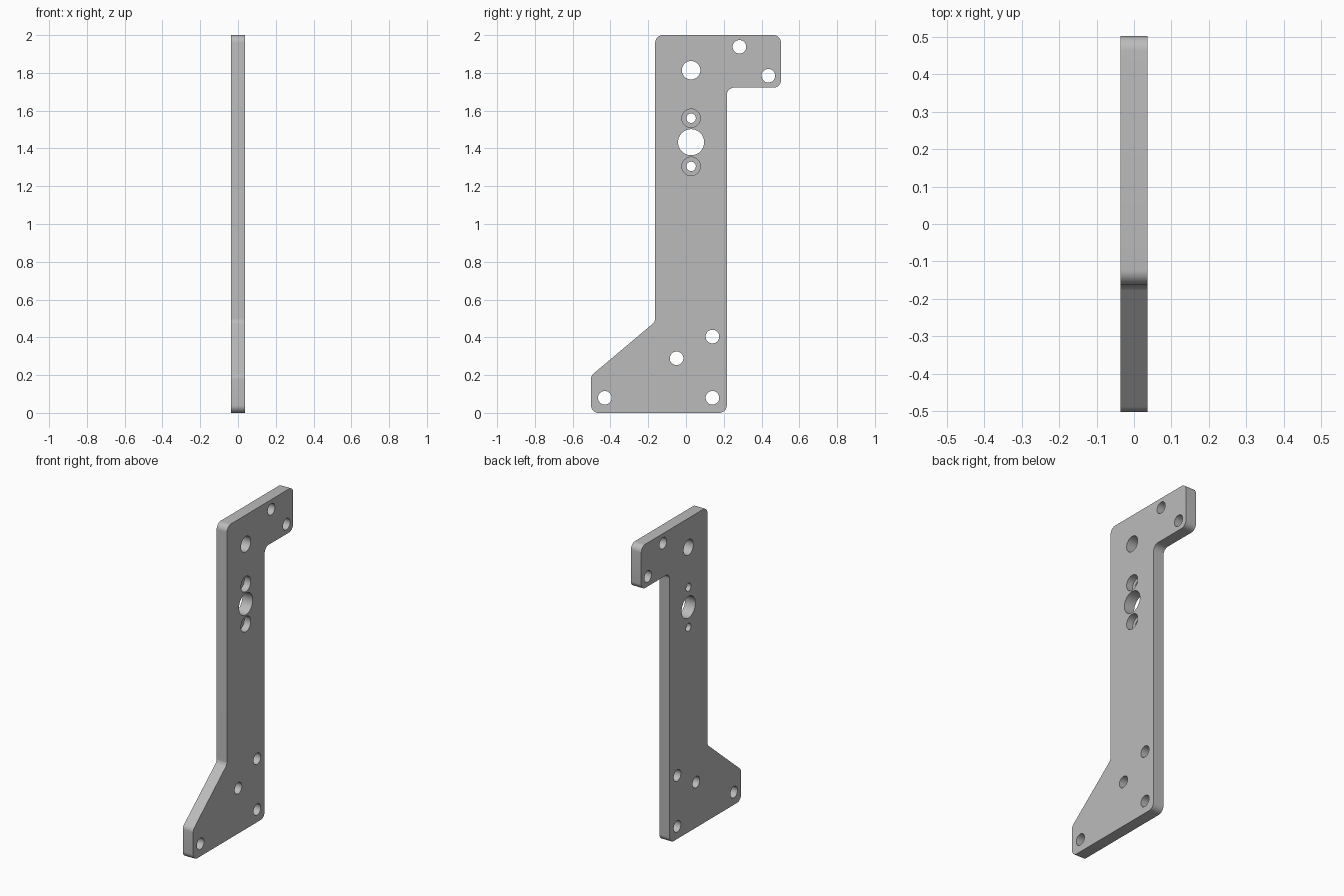
import bpy, bmesh, math
from mathutils import Vector

cube = bpy.data.objects.get("Cube")
if cube:
    bpy.data.objects.remove(cube, do_unlink=True)

HALF = 0.0365      # half the plate thickness
FILLET = 0.04      # corner radius of the outline

grey = bpy.data.materials.new("plain_grey")
grey.use_nodes = True
colour = (0.5, 0.5, 0.5, 1)
grey.diffuse_color = colour
grey.node_tree.nodes["Principled BSDF"].inputs["Base Color"].default_value = colour


def rounded(corners, radius, steps=10):
    """Replace each corner of a polygon with a tangent arc."""
    points = []
    for i, corner in enumerate(corners):
        c = Vector(corner)
        a = (Vector(corners[i - 1]) - c).normalized()
        b = (Vector(corners[(i + 1) % len(corners)]) - c).normalized()
        half = a.angle(b) / 2
        centre = c + (a + b).normalized() * radius / math.sin(half)
        start = c + a * radius / math.tan(half) - centre
        end = c + b * radius / math.tan(half) - centre
        sweep = start.angle(end)
        for k in range(steps + 1):
            t = k / steps
            points.append(centre + (start * math.sin((1 - t) * sweep)
                                    + end * math.sin(t * sweep)) / math.sin(sweep))
    return points


def prism(name, points, x0, x1):
    """Extrude a y-z outline along x."""
    bm = bmesh.new()
    face = bm.faces.new([bm.verts.new((x0, p[0], p[1])) for p in points])
    out = bmesh.ops.extrude_face_region(bm, geom=[face])
    moved = [v for v in out["geom"] if isinstance(v, bmesh.types.BMVert)]
    bmesh.ops.translate(bm, verts=moved, vec=(x1 - x0, 0, 0))
    bmesh.ops.recalc_face_normals(bm, faces=bm.faces)
    mesh = bpy.data.meshes.new(name)
    bm.to_mesh(mesh)
    bm.free()
    mesh.materials.append(grey)
    obj = bpy.data.objects.new(name, mesh)
    bpy.context.collection.objects.link(obj)
    return obj


# Plate outline: foot, slope, column and top arm
outline = [(-0.503, 0), (0.216, 0), (0.216, 1.722), (0.503, 1.722),
           (0.503, 2), (-0.163, 2), (-0.163, 0.483), (-0.503, 0.197)]
plate = prism("bracket_plate", rounded(outline, FILLET), -HALF, HALF)

# Holes: y, z, radius, x where the cut begins
THROUGH = -0.1
BORE = -0.008
holes = [(0.027, 1.814, 0.049, THROUGH), (0.027, 1.433, 0.069, THROUGH)]
holes += [(y, z, 0.036, THROUGH) for y, z in
          [(0.283, 1.938), (0.436, 1.785), (0.14, 0.404),
           (-0.05, 0.289), (-0.43, 0.08), (0.14, 0.08)]]
# Counterbored screw holes above and below the large hole
for z in (1.56, 1.305):
    holes += [(0.027, z, 0.049, BORE), (0.027, z, 0.025, THROUGH)]

cutters = []
for y, z, r, start in holes:
    ring = [(y + r * math.cos(a), z + r * math.sin(a))
            for a in (math.tau * k / 40 for k in range(40))]
    cutter = prism("hole_cutter", ring, start, 0.1)
    cutter.hide_render = True
    cutters.append(cutter)
    mod = plate.modifiers.new("hole", 'BOOLEAN')
    mod.operation = 'DIFFERENCE'
    mod.solver = 'EXACT'
    mod.object = cutter

# Bake the cuts and drop the cutters
bpy.context.view_layer.update()
graph = bpy.context.evaluated_depsgraph_get()
cut_mesh = bpy.data.meshes.new_from_object(plate.evaluated_get(graph))
plate.modifiers.clear()
plate.data = cut_mesh
for cutter in cutters:
    bpy.data.objects.remove(cutter, do_unlink=True)

bpy.ops.object.select_all(action='DESELECT')
plate.select_set(True)
bpy.context.view_layer.objects.active = plate
bpy.ops.object.shade_smooth_by_angle(angle=math.radians(30))
